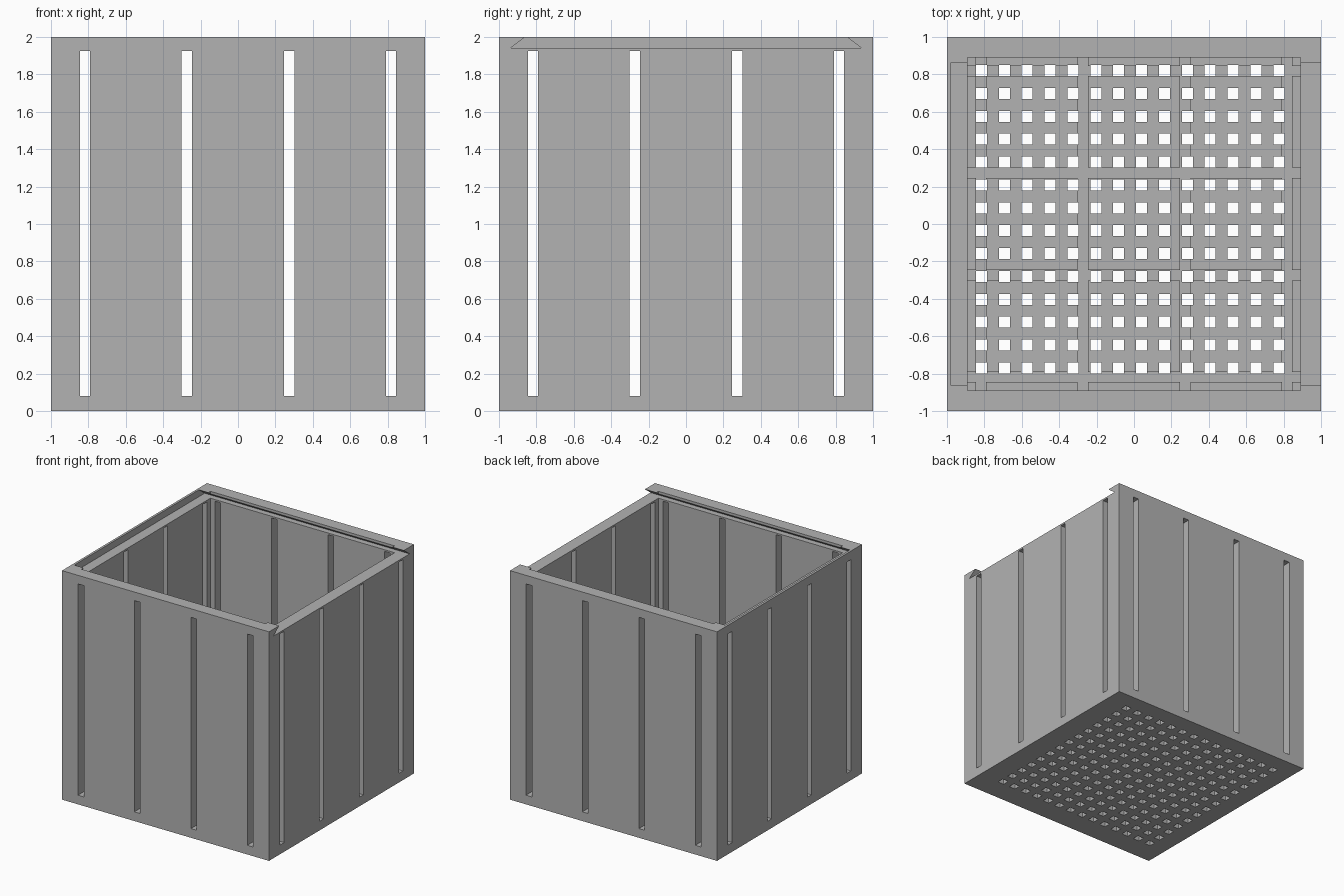
import bpy, bmesh
from mathutils import Matrix, Vector

if "Cube" in bpy.data.objects:
    bpy.data.objects.remove(bpy.data.objects["Cube"])

SLOT_CENTRES = (-0.818, -0.273, 0.273, 0.818)
SLOT_HALF = 0.028
WALL_IN = 0.89


def add_box(bm, lo, hi):
    lo, hi = Vector(lo), Vector(hi)
    m = Matrix.Translation((lo + hi) / 2) @ Matrix.Diagonal((hi - lo).to_4d())
    m[3][3] = 1
    bmesh.ops.create_cube(bm, size=1, matrix=m)


def to_object(bm, name):
    bmesh.ops.recalc_face_normals(bm, faces=bm.faces)
    mesh = bpy.data.meshes.new(name)
    bm.to_mesh(mesh)
    bm.free()
    ob = bpy.data.objects.new(name, mesh)
    bpy.context.collection.objects.link(ob)
    return ob


def boxes(name, *spans):
    bm = bmesh.new()
    for lo, hi in spans:
        add_box(bm, lo, hi)
    return to_object(bm, name)


def cut(target, cutter):
    mod = target.modifiers.new(cutter.name, 'BOOLEAN')
    mod.operation = 'DIFFERENCE'
    mod.solver = 'EXACT'
    mod.object = cutter
    bpy.context.view_layer.objects.active = target
    bpy.ops.object.modifier_apply(modifier=mod.name)
    bpy.data.objects.remove(cutter)


grey = bpy.data.materials.new("plain grey")
grey.diffuse_color = (0.45, 0.45, 0.45, 1)
grey.use_nodes = True
grey.node_tree.nodes["Principled BSDF"].inputs["Base Color"].default_value = grey.diffuse_color

# Solid block of the bin
crate = boxes("slotted_bin", ((-1, -1, 0), (1, 1, 2)))
crate.data.materials.append(grey)

# Open cavity, leaving a thick floor
cut(crate, boxes("cavity", ((-WALL_IN, -WALL_IN, 0.11), (WALL_IN, WALL_IN, 2.2))))

# Dovetail channel for a sliding lid, open on the right end
bm = bmesh.new()
profile = ((-0.94, 1.94), (0.94, 1.94), (0.82, 2.03), (-0.82, 2.03))
face = bm.faces.new([bm.verts.new((-0.98, y, z)) for y, z in profile])
ext = bmesh.ops.extrude_face_region(bm, geom=[face])
bmesh.ops.translate(bm, vec=(2.1, 0, 0),
                    verts=[v for v in ext["geom"] if isinstance(v, bmesh.types.BMVert)])
cut(crate, to_object(bm, "lid_channel"))

# Tall slots through opposite walls, which also groove the floor
s = SLOT_HALF
cut(crate, boxes("slots_front_back",
                 *[((c - s, -1.1, 0.08), (c + s, 1.1, 1.925)) for c in SLOT_CENTRES]))
cut(crate, boxes("slots_sides",
                 *[((-1.1, c - s, 0.08), (1.1, c + s, 1.925)) for c in SLOT_CENTRES]))

# Square drain holes in the floor
h, step = 0.0295, 0.1223
holes = []
for i in range(14):
    for j in range(14):
        x, y = -0.8155 + i * step, 0.8205 - j * step
        holes.append(((x - h, y - h, -0.1), (x + h, y + h, 0.2)))
cut(crate, boxes("drain_holes", *holes))
